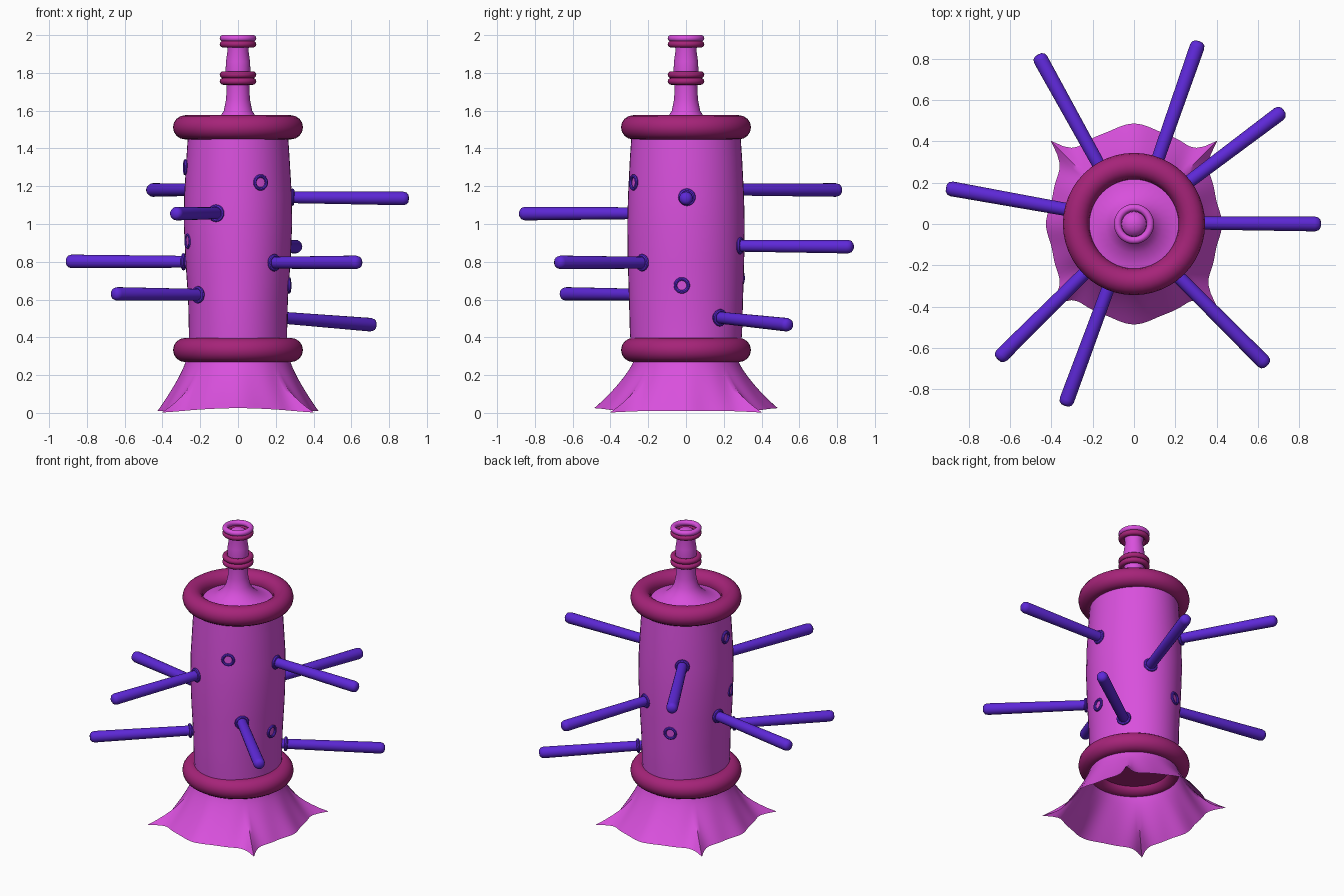
import bpy, bmesh
from math import sin, cos, pi, exp, atan2
from mathutils import Vector

if "Cube" in bpy.data.objects:
    bpy.data.objects.remove(bpy.data.objects["Cube"])


def material(name, rgb):
    m = bpy.data.materials.new(name)
    m.diffuse_color = (*rgb, 1)
    m.use_nodes = True
    m.node_tree.nodes["Principled BSDF"].inputs["Base Color"].default_value = m.diffuse_color
    return m


PINK = material("pink", (0.69, 0.08, 0.72))
MAGENTA = material("magenta", (0.38, 0.017, 0.19))
PURPLE = material("purple", (0.11, 0.021, 0.68))


def sweep(name, rows, n, point, mat, angle=0.7):
    """Surface of revolution; point(row, theta) gives each vertex, radius-0 rows weld shut."""
    bm = bmesh.new()
    grid = [[bm.verts.new(point(r, 2 * pi * i / n)) for i in range(n)] for r in rows]
    for a, b in zip(grid, grid[1:]):
        for i in range(n):
            j = (i + 1) % n
            bm.faces.new((a[i], a[j], b[j], b[i]))
    bmesh.ops.remove_doubles(bm, verts=bm.verts, dist=1e-5)
    me = bpy.data.meshes.new(name)
    bm.to_mesh(me)
    bm.free()
    return finish(bpy.data.objects.new(name, me), mat, angle, True)


def finish(ob, mat, angle=0.7, link=False):
    if link:
        bpy.context.collection.objects.link(ob)
    bpy.ops.object.select_all(action='DESELECT')
    ob.select_set(True)
    bpy.context.view_layer.objects.active = ob
    ob.data.materials.append(mat)
    bpy.ops.object.shade_smooth_by_angle(angle=angle)
    return ob


def lathe(name, profile, n, mat):
    return sweep(name, profile, n, lambda r, t: (r[0] * cos(t), r[0] * sin(t), r[1]), mat)


def ring(name, loc, major, minor, mat, direction=(0, 0, 1), seg=48, sides=16):
    bpy.ops.mesh.primitive_torus_add(major_radius=major, minor_radius=minor,
                                     major_segments=seg, minor_segments=sides, location=loc)
    ob = bpy.context.object
    ob.name = name
    ob.rotation_mode = 'QUATERNION'
    ob.rotation_quaternion = Vector(direction).to_track_quat('Z', 'Y')
    return finish(ob, mat)


# body: slightly oval barrel, rows are (x radius, y radius, z)
body_rows = [(.26, .285, .30), (.26, .297, .42), (.264, .302, .6), (.278, .308, .8),
             (.287, .311, 1.0), (.285, .307, 1.15), (.273, .297, 1.35), (.262, .285, 1.52)]
sweep("body", body_rows, 48, lambda r, t: (r[0] * cos(t), r[1] * sin(t), r[2]), PINK)

# flared skirt with four pointed corners and soft front/back lobes
def skirt_point(t, a):
    d = abs(a % (pi / 2) - pi / 4)
    hem = .42 + .06 * abs(sin(a)) ** 5 + .006 * cos(12 * a)
    r = .275 + (hem - .275) * t ** 1.25 + .145 * exp(-d / .08) * t ** 3
    z = .28 - .27 * t + .015 * t ** 3 * abs(sin(a)) ** 6 - .01 * t ** 3 * exp(-d / .1)
    return (r * cos(a), r * sin(a), z)

sweep("skirt", [i / 10 for i in range(11)], 128, skirt_point, PINK, 1.0)

# thick end collars and the floor inside the lower one
ring("lower_collar", (0, 0, .333), .28, .064, MAGENTA)
ring("upper_collar", (0, 0, 1.512), .28, .064, MAGENTA)
lathe("collar_floor", [(.25, .31), (0, .31)], 32, MAGENTA)

# lid rising into a narrow neck with a domed plug in its mouth
lathe("neck", [(.27, 1.50), (.2, 1.505), (.14, 1.525), (.1, 1.56), (.075, 1.6), (.063, 1.66),
               (.06, 1.74), (.066, 1.8), (.064, 1.86), (.055, 1.92), (.06, 1.95),
               (.05, 1.965), (.03, 1.98), (0, 1.985)], 32, PINK)
for i, (z, mat) in enumerate([(1.755, MAGENTA), (1.79, MAGENTA), (1.952, MAGENTA), (1.983, PINK)]):
    ring(f"neck_ring_{i + 1}", (0, 0, z), .079, .018, mat, seg=32, sides=12)

# rods: (base, tip) pairs around the body, each with a socket ring
rods = [((.27, .005, 1.142), (.905, 0, 1.135)), ((.1, .27, .885), (.315, .885, .88)),
        ((.22, .17, .505), (.725, .55, .465)), ((-.15, .25, 1.182), (-.465, .82, 1.18)),
        ((-.27, .06, .80), (-.91, .175, .802)), ((-.2, -.2, .625), (-.66, -.655, .63)),
        ((-.11, -.27, 1.057), (-.335, -.88, 1.055)), ((.18, -.22, .795), (.645, -.685, .797))]
for i, (a, b) in enumerate(rods):
    a, b = Vector(a), Vector(b)
    d = (b - a).normalized()
    L = (b - a).length
    rod = lathe(f"rod_{i + 1}", [(0, -.03), (.031, -.03), (.036, L - .03), (.031, L - .012),
                                 (.018, L - .002), (0, L)], 20, PURPLE)
    rod.location = a
    rod.rotation_mode = 'QUATERNION'
    rod.rotation_quaternion = d.to_track_quat('Z', 'Y')
    ring(f"rod_socket_{i + 1}", a + d * .018, .036, .01, PURPLE, d, 20, 8)

# empty sockets: (x, y, z) on the body surface
for i, p in enumerate([(.12, -.278, 1.22), (.271, -.022, .675), (-.264, -.1, .91),
                       (-.279, -.03, 1.30), (-.085, .292, .715)]):
    n = (p[0] / .28 ** 2, p[1] / .305 ** 2, 0)
    ring(f"empty_socket_{i + 1}", p, .034, .009, PURPLE, n, 24, 8)
